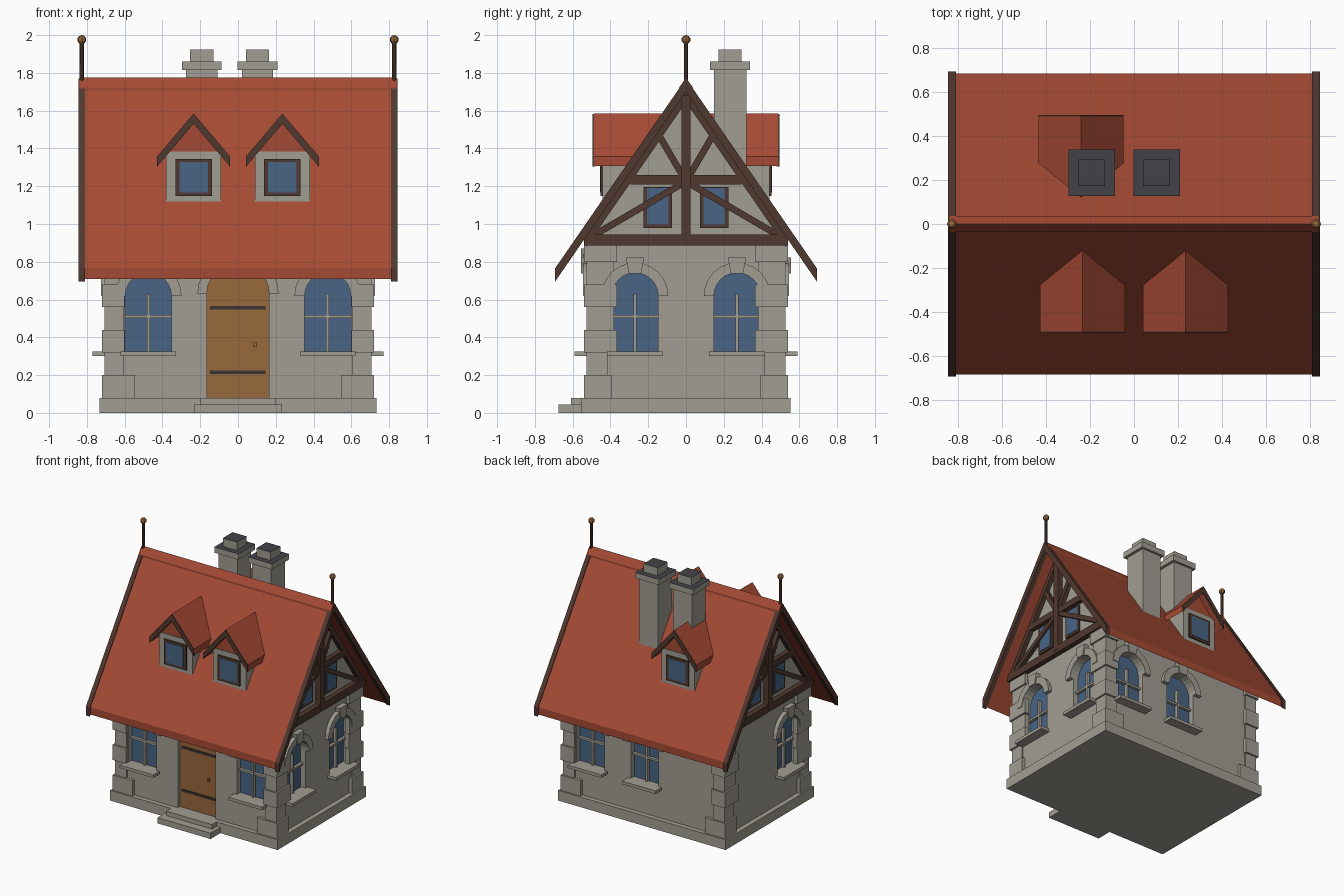
import bpy, bmesh, math
from mathutils import Matrix

if "Cube" in bpy.data.objects:
    bpy.data.objects.remove(bpy.data.objects["Cube"])


def material(name, rgb):
    m = bpy.data.materials.new(name)
    lin = [((c / 255 + 0.055) / 1.055) ** 2.4 for c in rgb]
    m.diffuse_color = (*lin, 1)
    m.use_nodes = True
    m.node_tree.nodes["Principled BSDF"].inputs["Base Color"].default_value = m.diffuse_color
    return m


STONE = material("stone", (160, 157, 146))
ROOF = material("red_tile", (165, 74, 52))
TIMBER = material("dark_timber", (80, 56, 47))
GLASS = material("blue_glass", (72, 100, 133))
WOOD = material("door_wood", (152, 104, 60))
IRON = material("iron", (58, 52, 52))
SLATE = material("slate", (66, 66, 73))


def finish(name, bm, mat):
    bmesh.ops.recalc_face_normals(bm, faces=bm.faces)
    me = bpy.data.meshes.new(name)
    bm.to_mesh(me)
    bm.free()
    me.materials.append(mat)
    ob = bpy.data.objects.new(name, me)
    bpy.context.collection.objects.link(ob)
    return ob


# Extrude a (u, z) outline from distance d0 to d1 outward on side k
# (0 front, 1 right, 2 back, 3 left)
def prism(name, pts, d0, d1, mat, k=0):
    bm = bmesh.new()
    near = [bm.verts.new((u, -d0, z)) for u, z in pts]
    far = [bm.verts.new((u, -d1, z)) for u, z in pts]
    bm.faces.new(near)
    bm.faces.new(far)
    n = len(pts)
    for i in range(n):
        j = (i + 1) % n
        bm.faces.new((near[i], near[j], far[j], far[i]))
    bm.transform(Matrix.Rotation(k * math.pi / 2, 4, 'Z'))
    return finish(name, bm, mat)


def block(name, u0, u1, z0, z1, d0, d1, mat, k=0):
    return prism(name, [(u0, z0), (u1, z0), (u1, z1), (u0, z1)], d0, d1, mat, k)


def beam(name, p, q, w, d0, d1, mat, k):
    dx, dz = q[0] - p[0], q[1] - p[1]
    s = w / 2 / math.hypot(dx, dz)
    a, b = -dz * s, dx * s
    pts = [(p[0] + a, p[1] + b), (q[0] + a, q[1] + b), (q[0] - a, q[1] - b), (p[0] - a, p[1] - b)]
    return prism(name, pts, d0, d1, mat, k)


def arc(u, r, zc, n=12):
    return [(u + r * math.cos(math.pi * i / n), zc + r * math.sin(math.pi * i / n)) for i in range(n + 1)]


def arch(u, r, zb, zc):
    return [(u - r, zb), (u + r, zb)] + arc(u, r, zc)


def chevron(u, half, top, slope, t):
    lo = top - slope * half
    return [(u - half, lo), (u, top), (u + half, lo), (u + half, lo - t), (u, top - t), (u - half, lo - t)]


def hood(name, u, r, R, zc, d, k):
    prism(name + "_arch_stones", arc(u, R, zc) + arc(u, r, zc)[::-1], d - 0.01, d + 0.03, STONE, k)
    prism(name + "_keystone", [(u - 0.032, zc + r - 0.005), (u + 0.032, zc + r - 0.005),
          (u + 0.048, zc + R + 0.026), (u - 0.048, zc + R + 0.026)], d - 0.01, d + 0.04, STONE, k)


WX, WY, S = 0.695, 0.515, 1.45
cutters = []

# House walls with gables, plinth and steps
under = 1.705
walls = prism("walls", [(-WY, 0.02), (WY, 0.02), (WY, under - S * WY), (0, under), (-WY, under - S * WY)],
              -WX, WX, STONE, 1)
block("plinth", -0.733, 0.733, 0, 0.08, -0.553, 0.553, STONE)
block("lower_step", -0.233, 0.233, 0, 0.045, 0.5, 0.675, STONE)
block("upper_step", -0.2, 0.2, 0, 0.08, 0.5, 0.61, STONE)

# Arched windows: (side, position along wall)
for k, u in [(0, -0.475), (0, 0.475), (1, -0.27), (1, 0.27), (2, -0.475), (2, 0), (3, 0.27)]:
    d = WX if k % 2 else WY
    r, zb, zc = 0.122, 0.32, 0.62
    cutters.append(prism("cutter", arch(u, r, zb, zc), d - 0.05, d + 0.1, STONE, k))
    prism("window_glass", arch(u, r, zb, zc), d - 0.052, d - 0.045, GLASS, k)
    block("window_mullion", u - 0.008, u + 0.008, zb, 0.63, d - 0.047, d - 0.02, STONE, k)
    block("window_crossbar", u - r, u + r, 0.503, 0.519, d - 0.047, d - 0.022, STONE, k)
    block("window_sill", u - 0.147, u + 0.147, 0.3, 0.324, d - 0.04, d + 0.075, STONE, k)
    hood("window", u, r, 0.176, zc, d, k)

# Door with straps and knob
cutters.append(prism("cutter", arch(0, 0.165, 0.08, 0.63), WY - 0.05, WY + 0.1, STONE))
prism("door", arch(0, 0.165, 0.08, 0.63), WY - 0.055, WY - 0.025, WOOD)
for z in (0.207, 0.547):
    block("door_strap", -0.148, 0.146, z, z + 0.018, WY - 0.03, WY - 0.018, IRON)
block("door_knob", 0.082, 0.1, 0.35, 0.372, WY - 0.03, WY - 0.008, WOOD)
hood("door", 0, 0.165, 0.215, 0.63, WY, 0)

# Cut the wall recesses, then drop the cutters
for c in cutters:
    c.hide_render = True
    m = walls.modifiers.new("recess", 'BOOLEAN')
    m.operation, m.object, m.solver = 'DIFFERENCE', c, 'EXACT'
cut = bpy.data.meshes.new_from_object(walls.evaluated_get(bpy.context.evaluated_depsgraph_get()))
walls.modifiers.clear()
walls.data = cut
for c in cutters:
    bpy.data.objects.remove(c)

# Corner quoins, alternately long on each side
for i in range(7):
    z0, z1 = 0.08 + 0.12 * i, min(0.2 + 0.12 * i, 0.885)
    even = i % 2 == 0
    ox, oy = (0.72, 0.54) if even else (0.706, 0.526)
    lx = 0.175 if i == 0 else (0.12 if even else 0.1)
    ly = 0.11 if i == 1 else (0.175 if even and i else 0.145)
    for sx in (-1, 1):
        for sy in (-1, 1):
            u = sorted((sx * ox, sx * (ox - lx)))
            block("quoin", *u, z0, z1, sy * (oy - 0.04), sy * oy, STONE)
            v = sorted((sy * oy, sy * (oy - ly)))
            block("quoin_return", *v, z0, z1, sx * (ox - 0.04), sx * ox, STONE, 1)

# Main roof, bargeboards and ridge cap
prism("roof", chevron(0, 0.685, 1.76, S, 0.058), -0.815, 0.815, ROOF, 1)
prism("ridge_cap", chevron(0, 0.037, 1.775, S, 0.03), -0.838, 0.838, ROOF, 1)
for k in (1, 3):
    prism("bargeboard", chevron(0, 0.693, 1.77, S, 0.07), 0.81, 0.845, TIMBER, k)

    # Gable timber framing and windows
    prism("gable_rafters", chevron(0, 0.53, 1.705, S, 0.06), 0.68, 0.73, TIMBER, k)
    block("tie_beam", -0.54, 0.54, 0.885, 0.945, 0.68, 0.735, TIMBER, k)
    block("collar_beam", -0.295, 0.295, 1.21, 1.26, 0.68, 0.73, TIMBER, k)
    block("king_post", -0.025, 0.025, 0.91, 1.68, 0.68, 0.738, TIMBER, k)
    for s in (-1, 1):
        beam("lower_brace", (s * 0.48, 0.945), (0, 1.225), 0.035, 0.68, 0.727, TIMBER, k)
        beam("upper_brace", (0, 1.225), (s * 0.14, 1.465), 0.035, 0.68, 0.727, TIMBER, k)
        a, b = sorted((s * 0.075, s * 0.225))
        block("gable_window_frame", a, b, 0.98, 1.195, 0.68, 0.708, TIMBER, k)
        block("gable_window_glass", a + 0.018, b - 0.018, 0.998, 1.19, 0.7, 0.712, GLASS, k)

# Dormers: two in front, one behind
for k, u in [(0, -0.235), (0, 0.235), (2, 0.24)]:
    block("dormer_walls", u - 0.145, u + 0.145, 1.1, 1.385, 0.25, 0.442, STONE, k)
    prism("dormer_gable", [(u - 0.14, 1.38), (u + 0.14, 1.38), (u, 1.55)], 0.2, 0.435, ROOF, k)
    prism("dormer_roof", chevron(u, 0.193, 1.585, 1.18, 0.05), 0.11, 0.488, ROOF, k)
    prism("dormer_bargeboard", chevron(u, 0.193, 1.583, 1.18, 0.052), 0.48, 0.495, TIMBER, k)
    block("dormer_window_frame", u - 0.097, u + 0.097, 1.148, 1.345, 0.43, 0.453, TIMBER, k)
    block("dormer_window_glass", u - 0.075, u + 0.075, 1.167, 1.327, 0.45, 0.456, GLASS, k)

# Twin chimneys with slate-topped caps and pots
for x in (-0.192, 0.103):
    block("chimney_stack", x - 0.083, x + 0.083, 1.25, 1.83, -0.32, -0.147, STONE)
    for name, h, z0, z1 in (("chimney_cap", 0.105, 1.815, 1.86), ("chimney_pot", 0.061, 1.855, 1.925)):
        ob = block(name, x - h, x + h, z0, z1, -0.233 - h, -0.233 + h, STONE)
        ob.data.materials.append(SLATE)
        for f in ob.data.polygons:
            f.material_index = int(f.normal.z > 0.9)

# Ridge-end finials
for x in (-0.827, 0.827):
    bm = bmesh.new()
    bmesh.ops.create_cone(bm, cap_ends=True, segments=8, radius1=0.012, radius2=0.011, depth=0.24,
                          matrix=Matrix.Translation((x, 0, 1.85)))
    finish("finial_post", bm, TIMBER)
    bm = bmesh.new()
    bmesh.ops.create_uvsphere(bm, u_segments=8, v_segments=5, radius=0.024,
                              matrix=Matrix.Translation((x, 0, 1.976)))
    finish("finial_ball", bm, WOOD)
